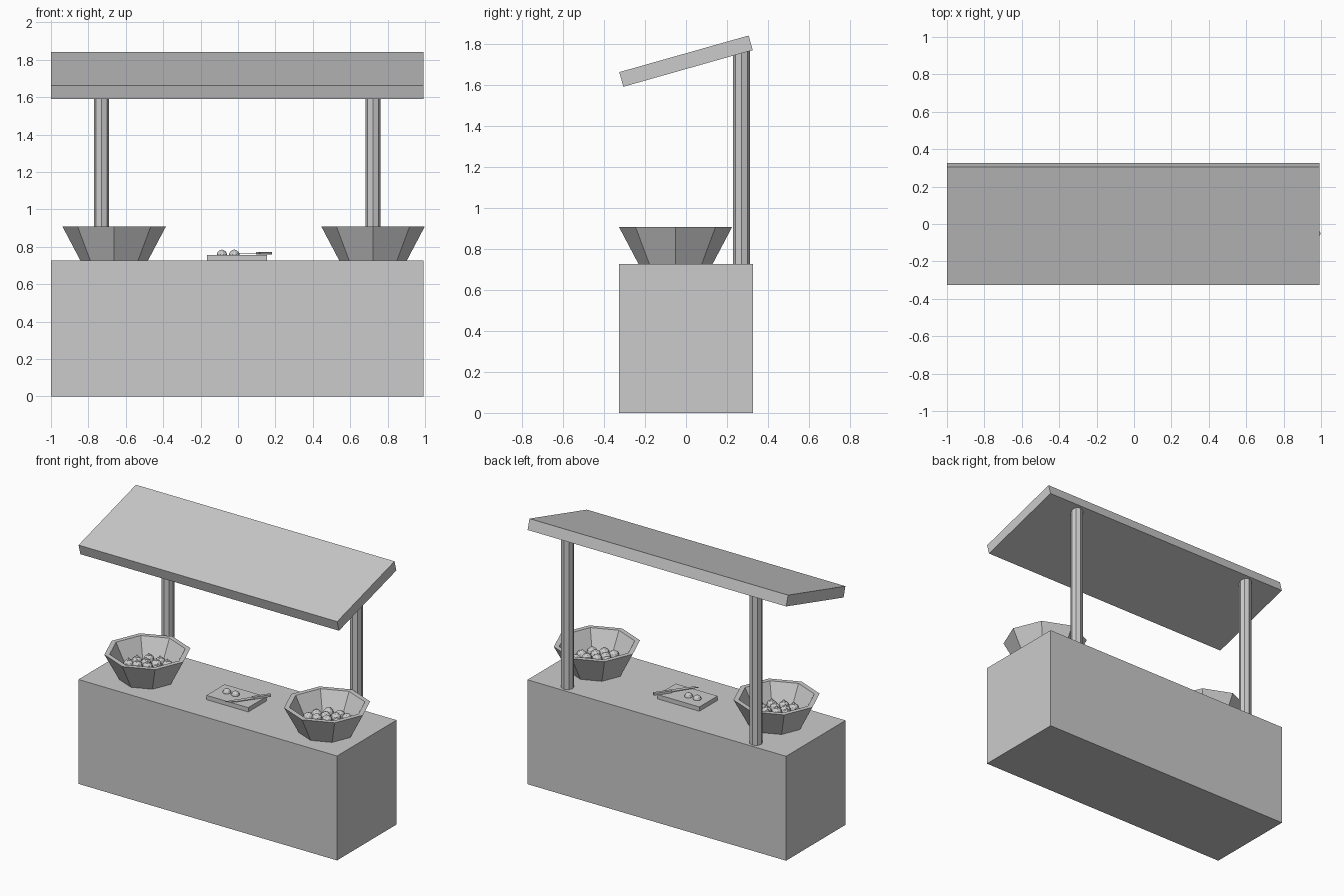
import bpy, bmesh, math
from math import pi, cos, sin
from mathutils import Matrix, Vector

if "Cube" in bpy.data.objects:
    bpy.data.objects.remove(bpy.data.objects["Cube"])

TOP = 0.727  # counter height


def finish(name, bm):
    bmesh.ops.recalc_face_normals(bm, faces=bm.faces)
    me = bpy.data.meshes.new(name)
    bm.to_mesh(me)
    bm.free()
    ob = bpy.data.objects.new(name, me)
    bpy.context.collection.objects.link(ob)
    return ob


def box(name, center, size, rot=None):
    bm = bmesh.new()
    m = Matrix.Translation(center) @ (rot or Matrix()) @ Matrix.Diagonal((*size, 1))
    bmesh.ops.create_cube(bm, size=1, matrix=m)
    return finish(name, bm)


def lathe(name, center, profile, sides=8):
    # closed-ended revolve of (radius, height) points
    bm = bmesh.new()
    rings = [[bm.verts.new((center[0] + r * cos(2 * pi * i / sides),
                            center[1] + r * sin(2 * pi * i / sides), z))
              for i in range(sides)] for r, z in profile]
    for a, b in zip(rings, rings[1:]):
        for i in range(sides):
            j = (i + 1) % sides
            bm.faces.new((a[i], a[j], b[j], b[i]))
    bm.faces.new(rings[0])
    bm.faces.new(rings[-1])
    return finish(name, bm)


def fruit_heap(name, cx, cy, stems):
    bm = bmesh.new()
    r = 0.034
    # rings: count, ring radius, height
    for n, rad, z in ((1, 0, 0.800), (6, 0.07, 0.792), (11, 0.135, 0.784)):
        for i in range(n):
            t = 2 * pi * i / n + rad * 3
            p = Vector((cx + rad * cos(t), cy + rad * sin(t), z + 0.005 * (i % 2)))
            bmesh.ops.create_icosphere(bm, subdivisions=2, radius=r,
                                       matrix=Matrix.Translation(p))
            if stems:
                bmesh.ops.create_cone(bm, cap_ends=True, segments=5, radius1=0.014,
                                      radius2=0.003, depth=0.014,
                                      matrix=Matrix.Translation(p + Vector((0, 0, r + 0.003))))
    return finish(name, bm)


# Counter block and sloping roof
box("counter", (-0.004, 0, TOP / 2), (1.992, 0.654, TOP))
box("roof", (-0.004, 0, 1.716), (1.992, 0.656, 0.074), Matrix.Rotation(math.radians(15.8), 4, 'X'))

# Posts, bowls and fruit on each side
for side, px, bx in (("left", -0.73, -0.662), ("right", 0.722, 0.722)):
    lathe(side + "_post", (px, 0.271), [(0.041, TOP), (0.041, 1.775)])
    lathe(side + "_bowl", (bx, -0.051),
          [(0.181, TOP), (0.276, 0.907), (0.242, 0.907), (0.164, 0.757)])
    fruit_heap(side + "_fruit", bx, -0.051, side == "left")

# Cutting board with two fruit halves
box("cutting_board", (-0.005, -0.01, TOP + 0.015), (0.322, 0.2, 0.03))
for i, x in enumerate((-0.086, -0.02)):
    lathe(f"cut_fruit_{i + 1}", (x, 0),
          [(0.027, 0.757), (0.027, 0.762), (0.022, 0.773), (0.012, 0.781), (0.003, 0.784)], 10)

# Knife lying across the board
turn = Matrix.Rotation(math.atan2(0.25, 0.175), 4, 'Z')
place = Matrix.Translation((0, -0.14, 0.765)) @ turn
bm = bmesh.new()
outline = [(0, 0.008), (0.03, -0.01), (0.07, -0.018), (0.19, -0.018), (0.19, 0.012)]
blade = bm.faces.new([bm.verts.new((x, y, -0.002)) for x, y in outline])
ext = bmesh.ops.extrude_face_region(bm, geom=[blade])
bmesh.ops.translate(bm, vec=(0, 0, 0.004),
                    verts=[v for v in ext["geom"] if isinstance(v, bmesh.types.BMVert)])
finish("knife_blade", bm).matrix_world = place
box("knife_handle", place @ Vector((0.245, 0.002, 0)), (0.12, 0.02, 0.015), turn)
